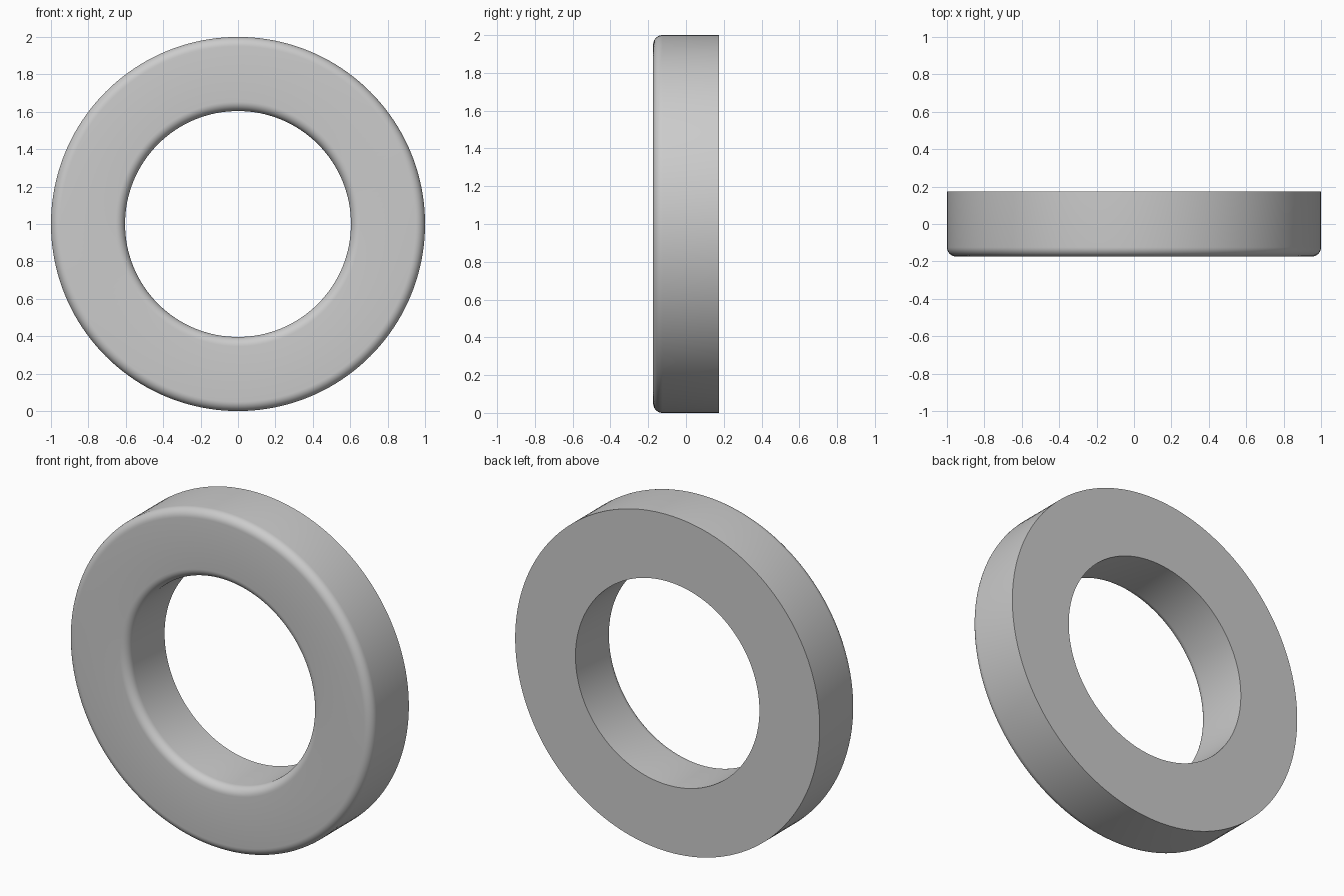
import bpy, bmesh, math
from mathutils import Vector

if "Cube" in bpy.data.objects:
    bpy.data.objects.remove(bpy.data.objects["Cube"])

OUTER, INNER, HALF, FILLET = 1.0, 0.604, 0.174, 0.05
SEGMENTS, ARC = 160, 8


def fillet(cx, start):
    """Quarter-round front corner, sweeping 90 degrees from the start angle."""
    points = []
    for i in range(ARC + 1):
        a = math.radians(start + 90 * i / ARC)
        points.append((cx + FILLET * math.cos(a), -HALF + FILLET + FILLET * math.sin(a)))
    return points


# Cross-section (radius, y): square at the back, rounded at the front
profile = [(OUTER, HALF), (INNER, HALF)]
profile += fillet(INNER + FILLET, 180)
profile += fillet(OUTER - FILLET, 270)

# Ring: revolve the section around the y axis
bm = bmesh.new()
loops = []
for s in range(SEGMENTS):
    a = 2 * math.pi * s / SEGMENTS
    loops.append([bm.verts.new(Vector((r * math.cos(a), y, 1 + r * math.sin(a))))
                  for r, y in profile])
n = len(profile)
for s in range(SEGMENTS):
    p, q = loops[s], loops[(s + 1) % SEGMENTS]
    for i in range(n):
        j = (i + 1) % n
        bm.faces.new((p[i], p[j], q[j], q[i]))
bmesh.ops.recalc_face_normals(bm, faces=bm.faces)

mesh = bpy.data.meshes.new("ring")
bm.to_mesh(mesh)
bm.free()
ring = bpy.data.objects.new("ring", mesh)
bpy.context.collection.objects.link(ring)

# Smooth curves, sharp back edges
bpy.context.view_layer.objects.active = ring
ring.select_set(True)
bpy.ops.object.shade_smooth_by_angle(angle=math.radians(30))
